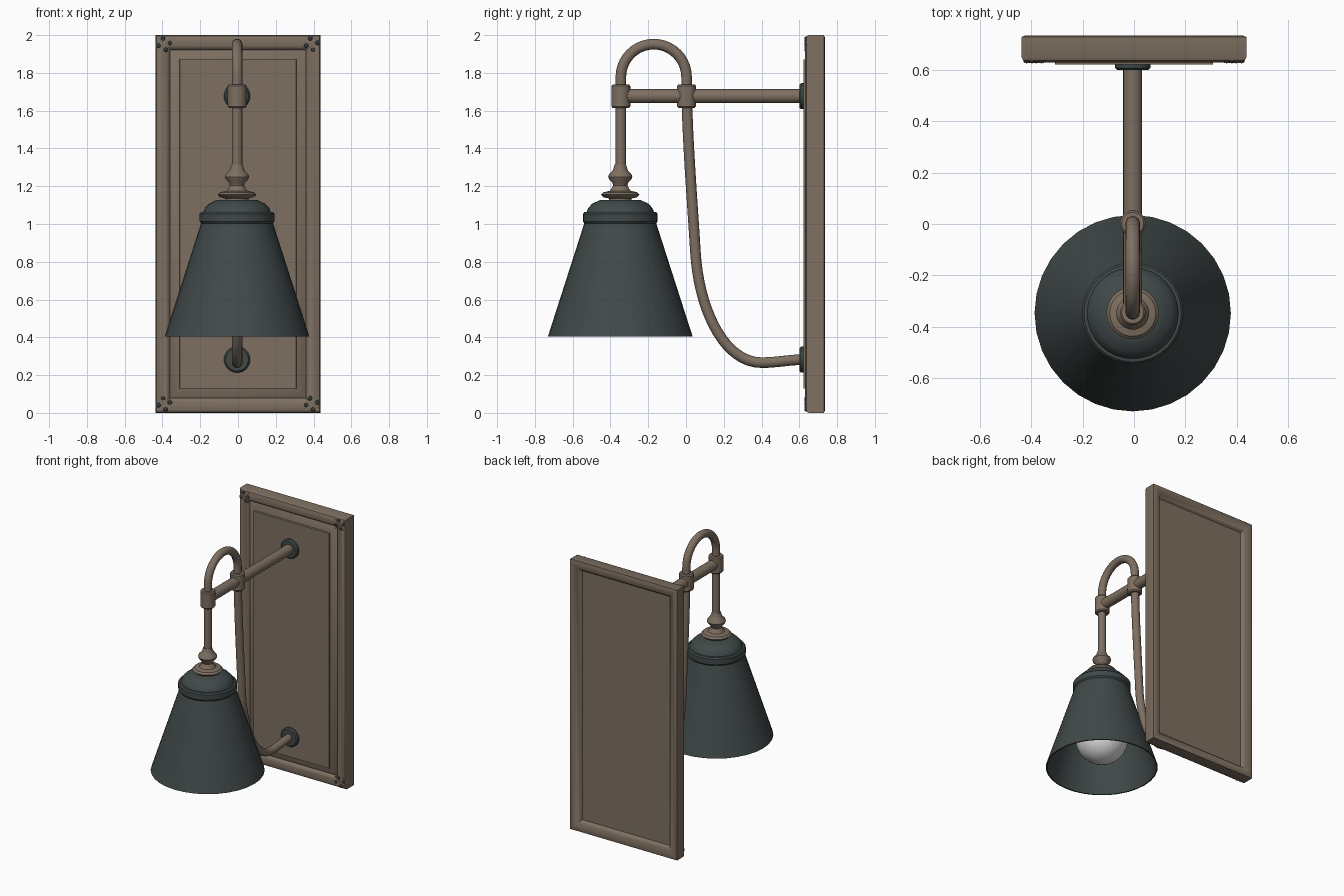
import bpy, bmesh, math
from mathutils import Vector
from mathutils.geometry import interpolate_bezier

if "Cube" in bpy.data.objects:
    bpy.data.objects.remove(bpy.data.objects["Cube"])


def material(name, rgb):
    m = bpy.data.materials.new(name)
    m.diffuse_color = (*rgb, 1)
    m.use_nodes = True
    m.node_tree.nodes["Principled BSDF"].inputs["Base Color"].default_value = m.diffuse_color
    return m


BRONZE = material("warm bronze", (0.21, 0.16, 0.12))
DARK = material("dark green metal", (0.052, 0.066, 0.066))
WHITE = material("frosted bulb", (0.75, 0.75, 0.75))
CX = -0.005          # lamp axis in x
SY = -0.348          # shade axis in y


def finish(bm, name, mat, loc=(0, 0, 0), rot=(0, 0, 0), angle=35):
    bmesh.ops.remove_doubles(bm, verts=bm.verts, dist=1e-5)
    bmesh.ops.recalc_face_normals(bm, faces=bm.faces)
    me = bpy.data.meshes.new(name)
    bm.to_mesh(me)
    bm.free()
    ob = bpy.data.objects.new(name, me)
    bpy.context.collection.objects.link(ob)
    me.materials.append(mat)
    ob.location, ob.rotation_euler = loc, rot
    bpy.ops.object.select_all(action='DESELECT')
    ob.select_set(True)
    bpy.context.view_layer.objects.active = ob
    bpy.ops.object.shade_smooth_by_angle(angle=math.radians(angle))
    return ob


def bridge(bm, rings):
    for a, b in zip(rings, rings[1:]):
        n = len(a)
        for i in range(n):
            bm.faces.new((a[i], a[(i + 1) % n], b[(i + 1) % n], b[i]))


def lathe(name, profile, mat, loc, rot=(0, 0, 0), seg=32):
    """Spin (radius, height) points about the local z axis."""
    bm = bmesh.new()
    rings = [[bm.verts.new((r * math.cos(2 * math.pi * i / seg),
                            r * math.sin(2 * math.pi * i / seg), z))
              for i in range(seg)] for r, z in profile]
    bridge(bm, rings)
    return finish(bm, name, mat, loc, rot)


def tube(name, path, radius, mat, seg=16):
    """Sweep a circle along (y, z) points lying in the plane x = CX."""
    bm = bmesh.new()
    pts = [Vector((CX, y, z)) for y, z in path]
    rings = []
    for i, p in enumerate(pts):
        t = (pts[min(i + 1, len(pts) - 1)] - pts[max(i - 1, 0)]).normalized()
        side = Vector((1, 0, 0))
        up = side.cross(t)
        rings.append([bm.verts.new(p + radius * (math.cos(a) * side + math.sin(a) * up))
                      for a in (2 * math.pi * k / seg for k in range(seg))])
    bridge(bm, rings)
    bm.faces.new(rings[0])
    bm.faces.new(rings[-1])
    return finish(bm, name, mat)


def bezier(a, b, c, d, n=14):
    v = [Vector((p[0], p[1], 0)) for p in (a, b, c, d)]
    return [(p.x, p.y) for p in interpolate_bezier(*v, n)]


# Wall plate: rounded frame, recessed back, raised front panel (inset, y)
section = [(0.078, 0.70), (0.070, 0.712), (0.055, 0.723), (0.035, 0.732), (0.012, 0.735),
           (0.0, 0.73), (0.0, 0.65), (0.006, 0.638), (0.018, 0.632), (0.035, 0.63),
           (0.055, 0.633), (0.070, 0.641), (0.078, 0.655), (0.085, 0.650),
           (0.128, 0.636), (0.130, 0.623)]
bm = bmesh.new()
rings = []
for inset, y in section:
    hx, hz = 0.438 - inset, 1.0 - inset
    rings.append([bm.verts.new((sx * hx, y, 1 + sz * hz))
                  for sx, sz in ((-1, -1), (1, -1), (1, 1), (-1, 1))])
bridge(bm, rings)
bm.faces.new(rings[0])
bm.faces.new(rings[-1])
finish(bm, "wall_plate", BRONZE)

# Corner ornaments: four studs and a thin cross on each corner
stud = [(0, 0), (0.013, 0), (0.013, 0.026), (0.008, 0.032), (0, 0.033)]
for sx in (-1, 1):
    for sz in (-1, 1):
        x, z = sx * 0.39, 1 + sz * 0.952
        for k in range(4):
            a = k * math.pi / 2 + 0.25
            lathe("corner_stud", stud, DARK,
                  (x + 0.03 * math.cos(a), 0.66, z + 0.03 * math.sin(a)),
                  (math.pi / 2, 0, 0), 10)
        for tilt in (-1, 1):
            bm = bmesh.new()
            bmesh.ops.create_cube(bm, size=1)
            bmesh.ops.scale(bm, vec=(0.095, 0.012, 0.007), verts=bm.verts)
            finish(bm, "corner_cross_bar", BRONZE, (x, 0.634, z), (0, tilt * math.pi / 4, 0))

# Wall flanges
flange = [(0, 0), (0.069, 0), (0.069, 0.016), (0.06, 0.025), (0, 0.025)]
for name, z in (("upper_flange", 1.677), ("lower_flange", 0.282)):
    lathe(name, flange, DARK, (CX, 0.625, z), (math.pi / 2, 0, 0))

# Horizontal arm
tube("horizontal_arm", [(0.62, 1.677), (-0.345, 1.677)], 0.037, BRONZE, 24)

# Bent tube: stem, arch over the arm, long drop and sweep to the plate
path = [(-0.345, 1.25), (-0.345, 1.65)]
path += [(-0.171 - 0.174 * math.cos(math.pi * i / 20),
          1.778 + 0.174 * math.sin(math.pi * i / 20)) for i in range(21)]
path += bezier((0.003, 1.70), (0.010, 1.4), (0.035, 1.1), (0.05, 0.85))
path += bezier((0.05, 0.85), (0.068, 0.55), (0.2, 0.266), (0.4, 0.266), 18)[1:]
path += bezier((0.4, 0.266), (0.48, 0.266), (0.55, 0.282), (0.62, 0.282), 8)[1:]
tube("bent_tube", path, 0.028, BRONZE)

# Collars where the tube crosses the arm
collar = [(0, -0.062), (0.043, -0.062), (0.05, -0.054), (0.05, 0.054), (0.043, 0.062), (0, 0.062)]
for name, y in (("front_collar", -0.345), ("rear_collar", 0.003)):
    lathe(name, collar, BRONZE, (CX, y, 1.677), seg=24)

# Turned finial above the shade
lathe("finial", [(0, 1.315), (0.030, 1.315), (0.036, 1.295), (0.042, 1.28), (0.060, 1.262),
                 (0.064, 1.25), (0.060, 1.238), (0.042, 1.218), (0.038, 1.205),
                 (0.046, 1.188), (0.056, 1.175), (0.090, 1.168), (0.102, 1.155),
                 (0.090, 1.142), (0.06, 1.135), (0.06, 1.115), (0, 1.115)],
      BRONZE, (CX, SY, 0))

# Shade cap with its thick ring
lathe("shade_cap", [(0, 1.128), (0.105, 1.128), (0.118, 1.122), (0.148, 1.108), (0.170, 1.085),
                    (0.178, 1.064), (0.190, 1.063), (0.198, 1.054), (0.198, 1.014),
                    (0.190, 1.003), (0.175, 1.0), (0, 1.0)], DARK, (CX, SY, 0))

# Hollow conical shade
lathe("shade", [(0.180, 1.01), (0.190, 1.005), (0.383, 0.405), (0.374, 0.405),
                (0.178, 1.0), (0.180, 1.01)], DARK, (CX, SY, 0))

# Bulb: globe with a tapering neck
globe = [(0.18 * math.sin(math.radians(a)), 0.63 - 0.18 * math.cos(math.radians(a)))
         for a in range(0, 141, 10)]
lathe("bulb", globe + [(0.075, 0.83), (0.06, 0.88), (0.06, 1.01)], WHITE, (CX, SY, 0))
